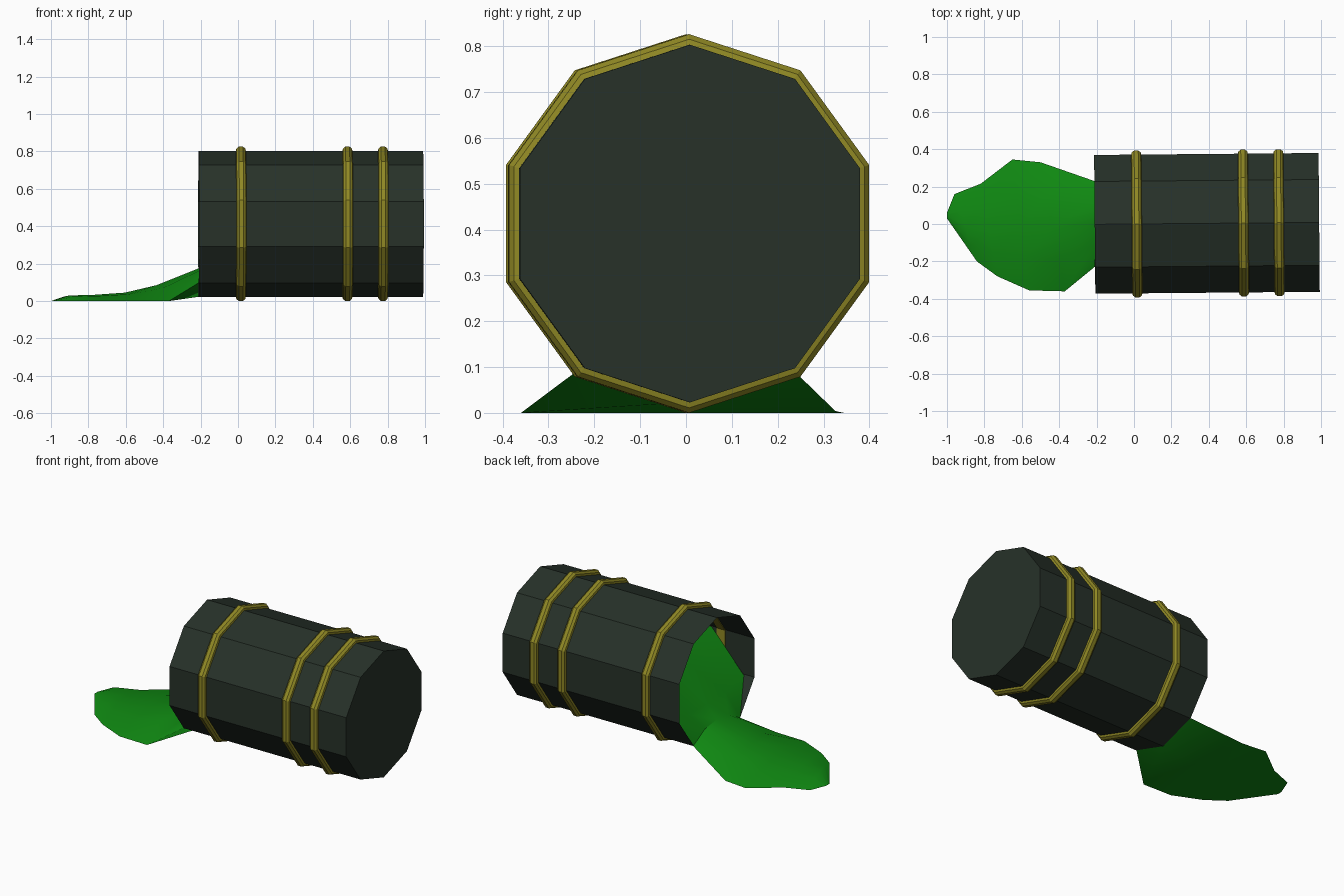
import bpy, math
from mathutils import Matrix

if "Cube" in bpy.data.objects:
    bpy.data.objects.remove(bpy.data.objects["Cube"])

SIDES = 10
RADIUS = 0.39
AXIS_Z = 0.413
MOUTH_X, BASE_X = -0.21, 0.99
YAW = math.radians(0.5)


def material(name, rgb):
    mat = bpy.data.materials.new(name)
    mat.use_nodes = True
    mat.diffuse_color = (*rgb, 1)
    bsdf = next(n for n in mat.node_tree.nodes if n.type == 'BSDF_PRINCIPLED')
    bsdf.inputs["Base Color"].default_value = (*rgb, 1)
    return mat


def build(name, verts, faces, mat):
    mesh = bpy.data.meshes.new(name)
    mesh.from_pydata(verts, [], faces)
    mesh.materials.append(mat)
    obj = bpy.data.objects.new(name, mesh)
    bpy.context.collection.objects.link(obj)
    return obj


def lathe(name, profile, mat, closed=False, cap=False):
    """Spin an (x, radius) profile about the barrel's lying axis."""
    verts, faces = [], []
    for x, r in profile:
        for i in range(SIDES):
            a = 2 * math.pi * i / SIDES
            verts.append((x, r * math.sin(a), r * math.cos(a)))
    n = len(profile)
    for k in range(n if closed else n - 1):
        a, b = k * SIDES, (k + 1) % n * SIDES
        for i in range(SIDES):
            j = (i + 1) % SIDES
            faces.append((a + i, a + j, b + j, b + i))
    if cap:
        faces.append([(n - 1) * SIDES + i for i in range(SIDES)])
    obj = build(name, verts, faces, mat)
    obj.data.transform(Matrix.Translation((0, 0.0, AXIS_Z)) @ Matrix.Rotation(YAW, 4, 'Z'))
    return obj


dark = material("dark_green_metal", (0.020, 0.031, 0.022))
gold = material("dull_yellow", (0.28, 0.25, 0.018))
green = material("slime_green", (0.005, 0.25, 0.006))

# Barrel shell, open at the mouth and closed at the base
lathe("barrel", [(MOUTH_X, RADIUS), (BASE_X, RADIUS)], dark, cap=True)

# Hoops with bevelled edges
hoop = [(-0.028, 0.385), (-0.024, 0.402), (-0.011, 0.413),
        (0.011, 0.413), (0.024, 0.402), (0.028, 0.385)]
for label, x in (("mouth", 0.015), ("middle", 0.585), ("base", 0.775)):
    lathe(label + "_hoop", [(x + dx, r) for dx, r in hoop], gold, closed=True)

# Spilled slime: right edge, left edge, edge height, crown height, underside height
sections = [
    ((-1.0, 0.03), (-1.0, 0.06), 0, 0, 0),
    ((-0.84, -0.20), (-0.96, 0.16), 0, 0.03, 0),
    ((-0.73, -0.28), (-0.82, 0.215), 0, 0.033, 0),
    ((-0.56, -0.355), (-0.65, 0.345), 0, 0.045, 0),
    ((-0.37, -0.36), (-0.50, 0.33), 0, 0.085, 0),
    ((-0.21, -0.229), (-0.21, 0.229), 0.098, 0.175, 0.023),
    ((-0.14, -0.365), (-0.14, 0.365), 0.29, 0.25, None),
    ((0.08, -0.365), (0.08, 0.365), 0.53, 0.50, None),
    ((0.28, -0.225), (0.28, 0.225), 0.72, 0.71, None),
    ((0.36, -0.03), (0.36, 0.03), 0.79, 0.79, None),
]
STEPS = 4
verts, faces, rows, under = [], [], [], []
for (xr, yr), (xl, yl), edge, crown, low in sections:
    row = []
    for i in range(STEPS + 1):
        t = i / STEPS
        lift = math.sin(math.pi * t) ** 0.6 if 0 < i < STEPS else 0
        row.append(len(verts))
        verts.append((xr + (xl - xr) * t, yr + (yl - yr) * t, edge + (crown - edge) * lift))
    rows.append(row)
    if low is not None:
        under.append((row[0], len(verts), row[-1]))
        verts.append(((xr + xl) / 2, (yr + yl) / 2, low))
for a, b in zip(rows, rows[1:]):
    for i in range(STEPS):
        faces.append((a[i], b[i], b[i + 1], a[i + 1]))
for a, b in zip(under, under[1:]):
    for i in range(2):
        faces.append((a[i], a[i + 1], b[i + 1], b[i]))
slime = build("spilled_slime", verts, faces, green)

# Soft shading on the slime only
bpy.ops.object.select_all(action='DESELECT')
slime.select_set(True)
bpy.context.view_layer.objects.active = slime
bpy.ops.object.shade_smooth_by_angle(angle=math.radians(30))
